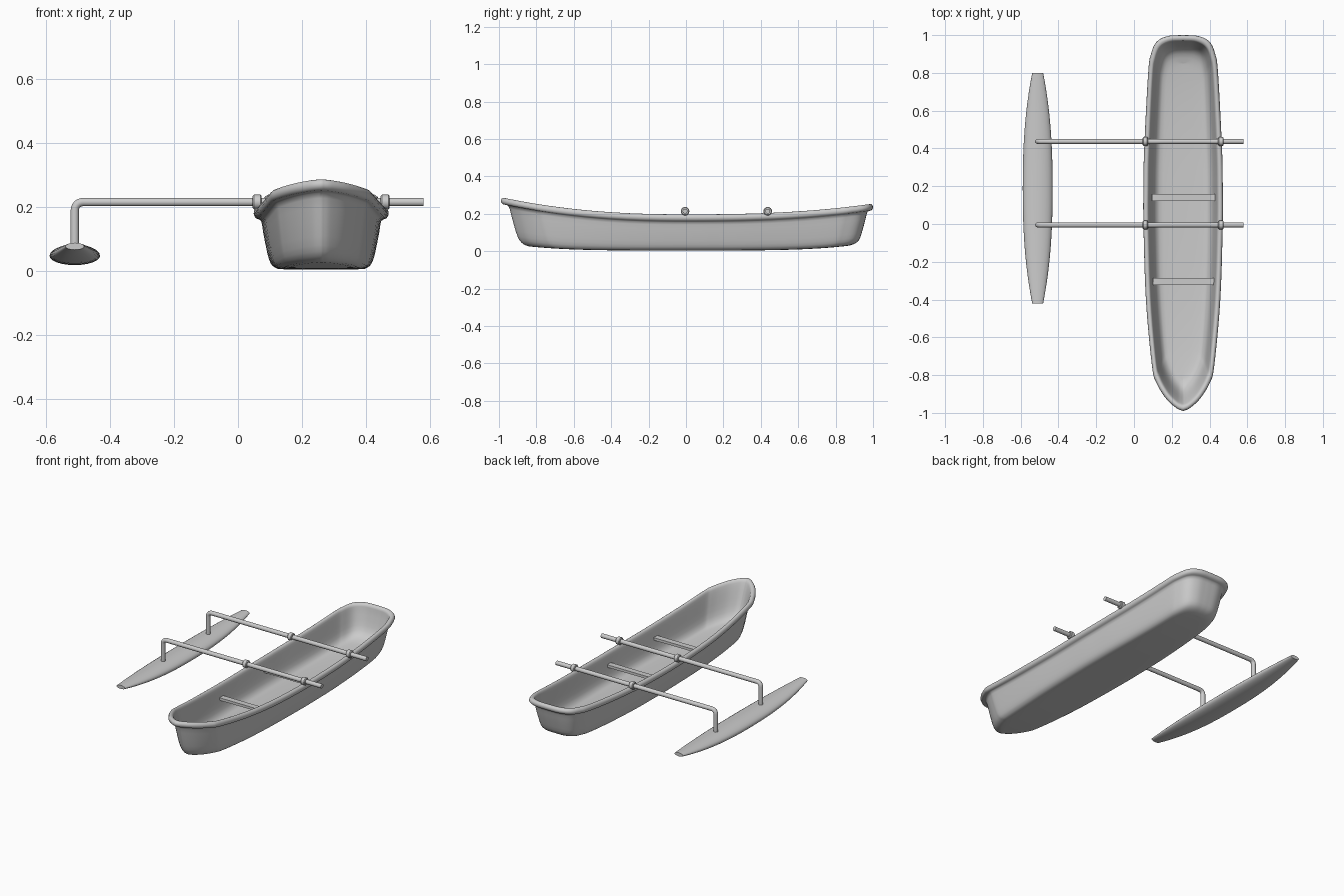
import bpy, bmesh, math
from mathutils import Vector

cube = bpy.data.objects.get("Cube")
if cube:
    bpy.data.objects.remove(cube, do_unlink=True)

grey = bpy.data.materials.new("plain_grey")
grey.use_nodes = True
COLOUR = (0.6, 0.6, 0.6, 1)
grey.diffuse_color = COLOUR
grey.node_tree.nodes["Principled BSDF"].inputs["Base Color"].default_value = COLOUR

HULL_X, FLOAT_X, BEAM_Z = 0.26, -0.51, 0.214
BEAM_YS = (-0.005, 0.437)


def finish(obj, angle=40):
    obj.data.materials.clear()
    obj.data.materials.append(grey)
    bpy.ops.object.select_all(action='DESELECT')
    obj.select_set(True)
    bpy.context.view_layer.objects.active = obj
    bpy.ops.object.shade_smooth_by_angle(angle=math.radians(angle))


def loft(name, rings, closed_ends=False, angle=40):
    """Join equal closed rings of points with quads."""
    bm = bmesh.new()
    loops = [[bm.verts.new(p) for p in ring] for ring in rings]
    n = len(loops[0])
    for a, b in zip(loops, loops[1:]):
        for i in range(n):
            j = (i + 1) % n
            bm.faces.new((a[i], a[j], b[j], b[i]))
    if closed_ends:
        bm.faces.new(loops[0])
        bm.faces.new(loops[-1])
    bmesh.ops.remove_doubles(bm, verts=bm.verts, dist=0.0003)
    bmesh.ops.recalc_face_normals(bm, faces=bm.faces)
    mesh = bpy.data.meshes.new(name)
    bm.to_mesh(mesh)
    bm.free()
    obj = bpy.data.objects.new(name, mesh)
    bpy.context.collection.objects.link(obj)
    finish(obj, angle)
    return obj


def smooth_path(points, steps):
    """Catmull-Rom curve through the points."""
    pts = [Vector(p) for p in points]
    pts = [2 * pts[0] - pts[1]] + pts + [2 * pts[-1] - pts[-2]]
    out = []
    for a, b, c, d in zip(pts, pts[1:], pts[2:], pts[3:]):
        for k in range(steps):
            t = k / steps
            out.append(0.5 * (2 * b + (c - a) * t + (2 * a - 5 * b + 4 * c - d) * t ** 2
                              + (3 * b - a - 3 * c + d) * t ** 3))
    return out + [pts[-2]]


# Hull: one plan outline repeated at each level of a wall profile
def sheer(y):
    return 0.197 + (0.09 * (-y) ** 2.3 if y < 0 else 0.055 * y ** 2.5)


def keel(y):
    return 0.004 + 0.045 * y ** 4


half = smooth_path([(0, -.99), (.035, -.975), (.09, -.925), (.142, -.84), (.165, -.75),
                    (.197, -.4), (.21, 0), (.21, .2), (.206, .4), (.185, .8), (.17, .9),
                    (.14, .965), (.08, .995), (0, 1)], 5)
outline = [tuple(p) for p in half] + [(-p[0], p[1]) for p in half[-2:0:-1]]

# Width scale, bow inset, stern inset, height share; keel to rim to inner floor
wall = smooth_path([(0, .16, .14, 0), (.55, .15, .13, 0), (.68, .125, .10, .025),
                    (.75, .10, .075, .1), (.80, .08, .06, .27), (.86, .055, .04, .6),
                    (.89, .04, .03, .78), (.965, .012, .01, .82), (1, 0, 0, .9),
                    (.975, .005, .005, .98), (.92, .018, .016, 1), (.87, .032, .03, .96),
                    (.84, .045, .035, .82), (.79, .07, .05, .55), (.73, .10, .07, .3),
                    (.64, .13, .10, .18), (.5, .16, .14, .14), (0, .17, .15, .13)], 2)


def hull_ring(level):
    width, bow, stern, h = level
    ring = []
    for x, y in outline:
        yy = y * (1 - (bow if y < 0 else stern))
        low, top = keel(yy), sheer(y)
        # The lip keeps a constant thickness along the sheer
        lip = top - 0.19 * 0.25
        z = top - (1 - h) * 0.19 if h > 0.75 else low + (lip - low) * h / 0.75
        ring.append((HULL_X + x * width, yy, z))
    return ring


loft("hull", [hull_ring(level) for level in wall], angle=60)


# Outrigger float: flattened oval sections, upturned at the blunt ends
def float_ring(t):
    full = 1 - abs(t) ** 2.4
    half_w = 0.029 + 0.05 * full
    top, low = 0.087 - 0.006 * full, 0.065 - 0.048 * full
    widest = low + (top - low) * 0.45
    ring = []
    for k in range(24):
        a = math.tau * k / 24
        s = math.sin(a)
        z = widest + s * ((top - widest) if s > 0 else (widest - low))
        ring.append((FLOAT_X + half_w * math.cos(a), 0.19 + 0.61 * t, z))
    return ring


loft("outrigger_float", [float_ring(k / 12 - 1) for k in range(25)], True)


# Beams: straight poles with a rounded elbow down to the float
def tube(name, points, radius):
    curve = bpy.data.curves.new(name, 'CURVE')
    curve.dimensions = '3D'
    curve.bevel_depth = radius
    curve.bevel_resolution = 3
    curve.use_fill_caps = True
    spline = curve.splines.new('POLY')
    spline.points.add(len(points) - 1)
    for point, p in zip(spline.points, points):
        point.co = (*p, 1)
    obj = bpy.data.objects.new(name, curve)
    bpy.context.collection.objects.link(obj)
    bpy.ops.object.select_all(action='DESELECT')
    obj.select_set(True)
    bpy.context.view_layer.objects.active = obj
    bpy.ops.object.convert(target='MESH')
    finish(bpy.context.object)


BEND = 0.025
for label, y in zip(("front", "back"), BEAM_YS):
    path = [(0.58, y, BEAM_Z)]
    for k in range(7):
        a = math.pi / 2 * (1 + k / 6)
        path.append((FLOAT_X + BEND + BEND * math.cos(a), y, BEAM_Z - BEND + BEND * math.sin(a)))
    path.append((FLOAT_X, y, 0.06))
    tube(label + "_beam", path, 0.0135)

    # Collars holding the beam on each gunwale
    for side, x in (("right", 0.06), ("left", 0.46)):
        profile = [(-.014, .019), (-.01, .023), (.01, .023), (.014, .019)]
        loft(label + "_collar_" + side,
             [[(x + dx, y + r * math.cos(math.tau * k / 16),
                BEAM_Z + r * math.sin(math.tau * k / 16)) for k in range(16)]
              for dx, r in profile], True)


# Thwarts across the inside of the hull
for label, y, length in (("front", -0.305, 0.325), ("back", 0.14, 0.335)):
    bpy.ops.mesh.primitive_cube_add(size=1, location=(HULL_X + 0.002, y, 0.128))
    thwart = bpy.context.object
    thwart.name = label + "_thwart"
    thwart.scale = (length, 0.036, 0.016)
    bpy.ops.object.transform_apply(location=False, rotation=False, scale=True)
    finish(thwart)
